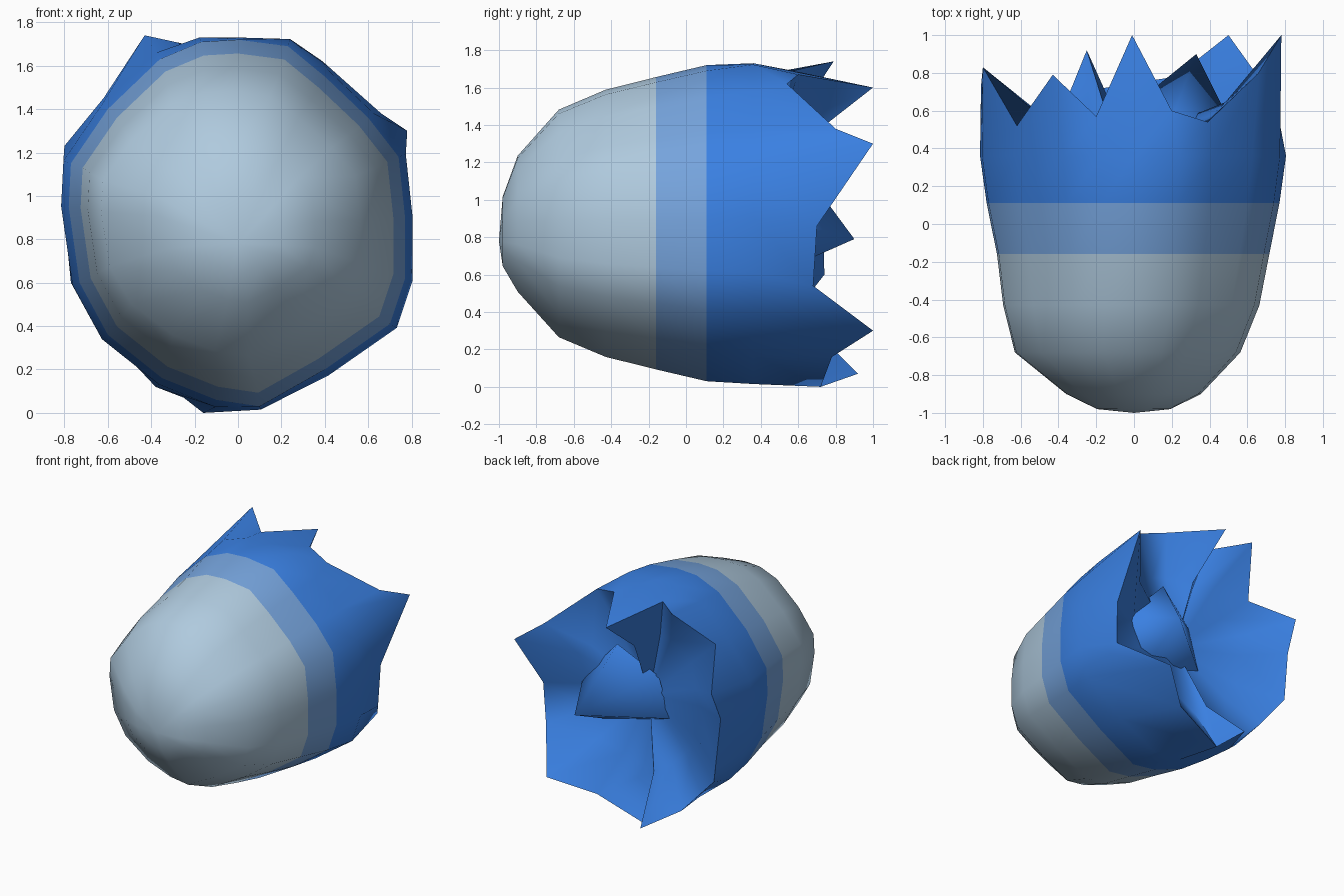
import bpy, bmesh, math

if "Cube" in bpy.data.objects:
    bpy.data.objects.remove(bpy.data.objects["Cube"])

def material(name, rgb):
    m = bpy.data.materials.new(name)
    m.diffuse_color = (*rgb, 1)
    m.use_nodes = True
    m.node_tree.nodes["Principled BSDF"].inputs["Base Color"].default_value = m.diffuse_color
    return m

PALE = material("pale grey blue", (0.43, 0.59, 0.73))
MID = material("mid blue", (0.18, 0.37, 0.72))
BLUE = material("bright blue", (0.042, 0.216, 0.76))
CZ = 0.87

# Flame rim: x, y, z of tips and notches, clockwise from the upper left
RIM = [(-.43, .79, 1.74), (-.2, .57, 1.69), (-.01, 1, 1.6), (.2, .6, 1.67),
       (.39, .54, 1.62), (.66, .8, 1.38), (.78, 1, 1.3), (.74, .7, .86),
       (.73, .68, .54), (.5, 1, .3), (.22, .78, .16), (-.16, .72, 0),
       (-.25, .92, .07), (-.38, .6, .12), (-.66, .6, .42), (-.77, .74, .6),
       (-.81, .73, 1), (-.8, .83, 1.23), (-.62, .52, 1.45)]
# Body cross-section x, z at the blue edge, matching the rim points
BODY = [(-.36, 1.63), (-.17, 1.71), (0, 1.72), (.23, 1.69), (.4, 1.55),
        (.6, 1.36), (.74, 1.18), (.77, .9), (.77, .62), (.7, .41),
        (.4, .2), (.1, .03), (-.1, .06), (-.35, .16), (-.6, .36),
        (-.73, .6), (-.78, .95), (-.77, 1.15), (-.6, 1.4)]

def ring(y, sx, sz, cx=0, cz=CZ):
    return [(cx + x * sx, y, cz + (z - CZ) * sz) for x, z in BODY]

def finish(name, bm, mats):
    bmesh.ops.recalc_face_normals(bm, faces=bm.faces)
    me = bpy.data.meshes.new(name)
    bm.to_mesh(me)
    bm.free()
    for m in mats:
        me.materials.append(m)
    ob = bpy.data.objects.new(name, me)
    bpy.context.collection.objects.link(ob)
    bpy.ops.object.select_all(action='DESELECT')
    ob.select_set(True)
    bpy.context.view_layer.objects.active = ob
    bpy.ops.object.shade_smooth_by_angle(angle=math.radians(80))
    return ob

# Rounded nose, band, jagged flame skirt and hollow back, as one loft
rings = [ring(-.98, .25, .22, 0, .83), ring(-.9, .46, .43), ring(-.68, .77, .72, -.03),
         ring(-.43, .875, .845, -.01), ring(-.16, .93, .925), ring(.11, 1, 1)]
mid = [(x * 1.045, .36, min(1.73, max(.015, CZ + (z - CZ) * 1.04))) for x, z in BODY]
hollow = [(x * .62, .54 + (y - .7) * .35, CZ + (z - CZ) * .62) for x, y, z in RIM]
rings += [mid, RIM, hollow]
mats_by_band = [0, 0, 0, 0, 1, 2, 2, 2]

bm = bmesh.new()
loops = [[bm.verts.new(p) for p in r] for r in rings]
n = len(BODY)
for a, b, mi in zip(loops, loops[1:], mats_by_band):
    for i in range(n):
        j = (i + 1) % n
        bm.faces.new((a[i], a[j], b[j], b[i])).material_index = mi
for loop, centre, mi in ((loops[0], (0, -1, .78), 0), (loops[-1], (0, .45, CZ), 2)):
    c = bm.verts.new(centre)
    for i in range(n):
        bm.faces.new((loop[i], loop[(i + 1) % n], c)).material_index = mi
finish("flaming_body", bm, [PALE, MID, BLUE])

# Broad flame tongue rising inside the hollow back
bm = bmesh.new()
tip = bm.verts.new((.33, .9, .79))
base = [bm.verts.new(p) for p in [(.2, .56, 1.25), (-.1, .48, 1.05), (-.2, .47, .74),
                                  (.3, .47, .6), (.52, .52, .9)]]
for i in range(len(base)):
    bm.faces.new((base[i], base[(i + 1) % len(base)], tip))
bm.faces.new(base)
finish("inner_flame", bm, [BLUE])
